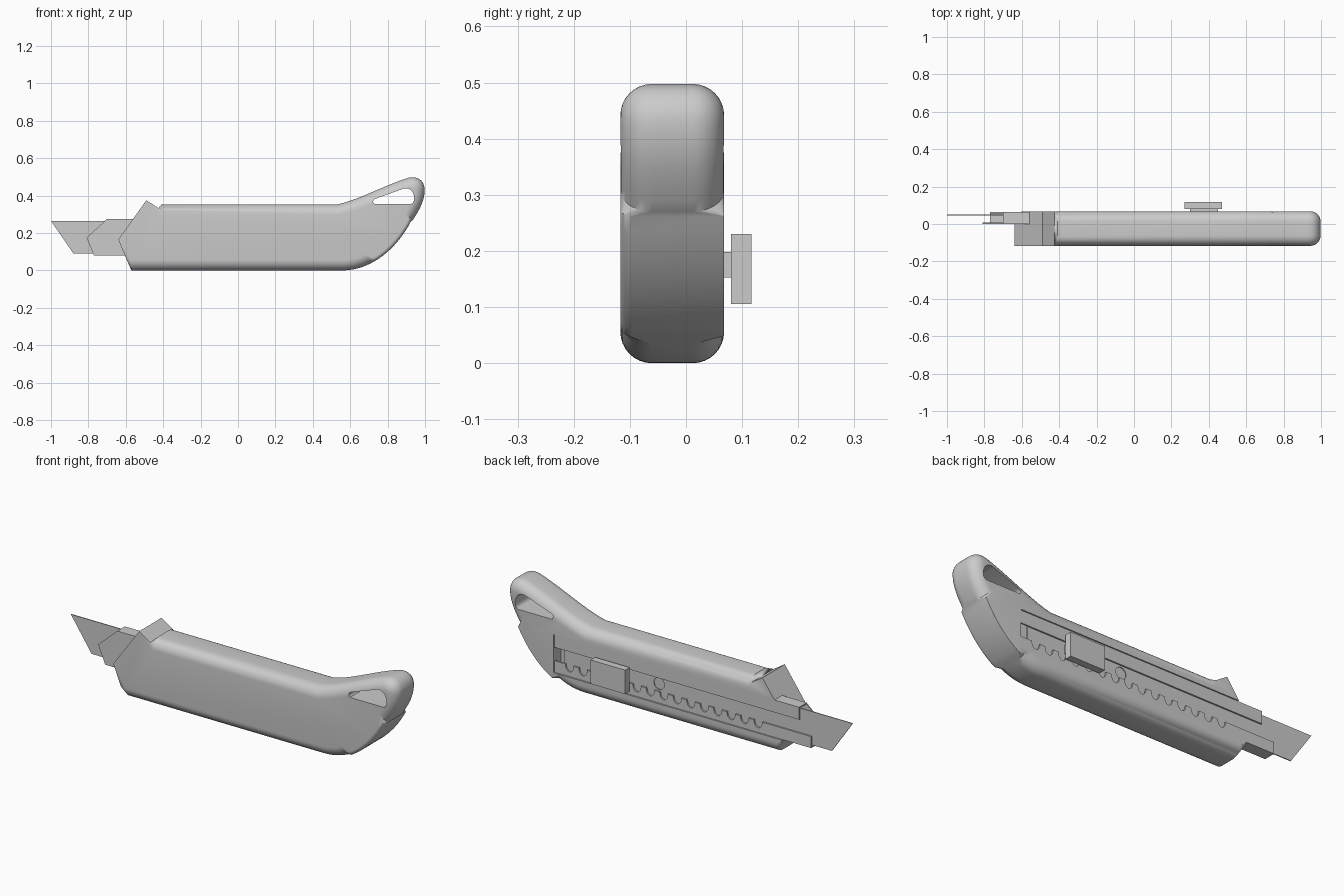
import bpy, bmesh, math
from mathutils import Vector
from mathutils.geometry import interpolate_bezier

cube = bpy.data.objects.get("Cube")
if cube:
    bpy.data.objects.remove(cube)

grey = bpy.data.materials.new("plain_grey")
grey.use_nodes = True
grey.diffuse_color = (0.6, 0.6, 0.6, 1)
grey.node_tree.nodes["Principled BSDF"].inputs["Base Color"].default_value = (0.6, 0.6, 0.6, 1)


def finish(bm, name):
    bmesh.ops.recalc_face_normals(bm, faces=bm.faces)
    mesh = bpy.data.meshes.new(name)
    bm.to_mesh(mesh)
    bm.free()
    obj = bpy.data.objects.new(name, mesh)
    bpy.context.collection.objects.link(obj)
    mesh.materials.append(grey)
    return obj


def loft(name, layers):
    """Join equal-length loops of points and cap both ends."""
    bm = bmesh.new()
    rings = [[bm.verts.new(p) for p in layer] for layer in layers]
    n = len(rings[0])
    for a, b in zip(rings, rings[1:]):
        for i in range(n):
            j = (i + 1) % n
            bm.faces.new((a[i], a[j], b[j], b[i]))
    bm.faces.new(rings[0])
    bm.faces.new(rings[-1])
    bmesh.ops.remove_doubles(bm, verts=bm.verts, dist=1e-5)
    bmesh.ops.dissolve_degenerate(bm, dist=1e-5, edges=bm.edges)
    return finish(bm, name)


def plate(name, outline, y0, y1):
    return loft(name, [[(x, y, z) for x, z in outline] for y in (y0, y1)])


def box(name, x0, x1, y0, y1, z0, z1):
    return plate(name, [(x0, z0), (x1, z0), (x1, z1), (x0, z1)], y0, y1)


def cut(obj, cutter):
    mod = obj.modifiers.new("cut", "BOOLEAN")
    mod.operation = "DIFFERENCE"
    mod.solver = "EXACT"
    mod.object = cutter
    bpy.context.view_layer.objects.active = obj
    bpy.ops.object.modifier_apply(modifier=mod.name)
    bpy.data.objects.remove(cutter)


def curve(points, count):
    pts = interpolate_bezier(*[Vector((x, 0, z)) for x, z in points], count)
    return [(p.x, p.z) for p in pts]


# Handle outline, each point with its front and back edge rounding
R = 0.056
FRONT, BACK = -0.117, 0.068
outline = [(-0.57, 0, R, R)]
for x, z in curve([(0.56, 0), (0.70, 0), (0.84, 0.10), (0.925, 0.262)], 18):
    outline.append((x, z, R, R) if x < 0.72 else (x, z, 0.02, 0.001))
lobe = curve([(0.935, 0.27), (0.975, 0.33), (1.0, 0.38), (0.998, 0.44)], 10)
lobe += curve([(0.998, 0.44), (0.99, 0.49), (0.95, 0.508), (0.90, 0.492)], 12)[1:]
lobe += curve([(0.90, 0.492), (0.75, 0.44), (0.65, 0.38), (0.53, 0.352)], 12)[1:]
outline += [(x, z, R, R) for x, z in lobe]
outline += [(-0.41, 0.352, R, R), (-0.425, 0.333, 0, 0), (-0.49, 0.375, 0, 0),
            (-0.64, 0.165, 0, 0), (-0.595, 0.056, 0, 0)]


def inward(i):
    """Mitred inward direction, using only edges between rounded points."""
    here = outline[i]
    normals = []
    for a, b in ((outline[i - 1], here), (here, outline[(i + 1) % len(outline)])):
        if a[2] > 0 and b[2] > 0:
            d = Vector((b[0] - a[0], b[1] - a[1])).normalized()
            normals.append(Vector((-d.y, d.x)))
    if not normals:
        return Vector((0, 0))
    m = sum(normals, Vector((0, 0))).normalized()
    return m / max(m.dot(normals[0]), 0.5)


inner = [inward(i) for i in range(len(outline))]


def layer(side, angle):
    ring = []
    for (x, z, rf, rb), d in zip(outline, inner):
        r = rf if side < 0 else rb
        inset = r * (1 - math.sin(angle))
        depth = r * (1 - math.cos(angle))
        y = FRONT + depth if side < 0 else BACK - depth
        ring.append((x + d.x * inset, y, z + d.y * inset))
    return ring


steps = [math.pi / 2 * k / 8 for k in range(9)]
handle = loft("handle", [layer(-1, a) for a in steps] + [layer(1, a) for a in reversed(steps)])

# Channel for the blade holder, and hanging hole
cut(handle, box("channel_cutter", -1.1, 0.72, 0, 0.3, 0.078, 0.277))
hole = curve([(0.73, 0.355), (0.80, 0.355), (0.87, 0.355), (0.925, 0.355)], 3)
hole += curve([(0.925, 0.355), (0.96, 0.365), (0.94, 0.46), (0.88, 0.435)], 12)[1:]
hole += [(0.74, 0.385)] + curve([(0.73, 0.38), (0.72, 0.375), (0.72, 0.36), (0.73, 0.355)], 6)[:-1]
cut(handle, plate("hole_cutter", hole, -0.4, 0.4))
bpy.ops.object.select_all(action="DESELECT")
handle.select_set(True)
bpy.context.view_layer.objects.active = handle
bpy.ops.object.shade_smooth_by_angle(angle=math.radians(32))

# Blade holder: back plate, two flanges, plain upper lip
plate("holder_back", [(-0.70, 0.275), (-0.81, 0.175), (-0.77, 0.08),
                      (0.718, 0.08), (0.718, 0.275)], 0.001, 0.007)
box("holder_top", -0.70, 0.718, 0.001, 0.064, 0.268, 0.275)
box("holder_bottom", -0.77, 0.718, 0.001, 0.064, 0.08, 0.087)
box("holder_upper_lip", -0.70, 0.718, 0.056, 0.064, 0.21, 0.275)

# Lower lip with a row of round notches
lip = [(-0.77, 0.08), (0.718, 0.08), (0.718, 0.14)]
for k in range(15):
    cx = 0.63 - 0.078 * k
    for s in range(9):
        a = math.pi * s / 8
        lip.append((cx + 0.024 * math.cos(a), 0.14 - 0.036 * math.sin(a)))
lip.append((-0.77, 0.14))
plate("holder_notched_lip", lip, 0.056, 0.064)

# Blade with a round hole
blade = plate("blade", [(-1, 0.265), (-0.88, 0.09), (0.67, 0.09), (0.67, 0.265)], 0.046, 0.051)
ring = [(0.12 + 0.03 * math.cos(math.tau * k / 20), 0.175 + 0.03 * math.sin(math.tau * k / 20))
        for k in range(20)]
cut(blade, plate("blade_hole_cutter", ring, 0.02, 0.08))

# Slider
box("slider_stem", 0.30, 0.45, 0.05, 0.081, 0.153, 0.198)
box("slider_button", 0.27, 0.47, 0.08, 0.117, 0.105, 0.23)
